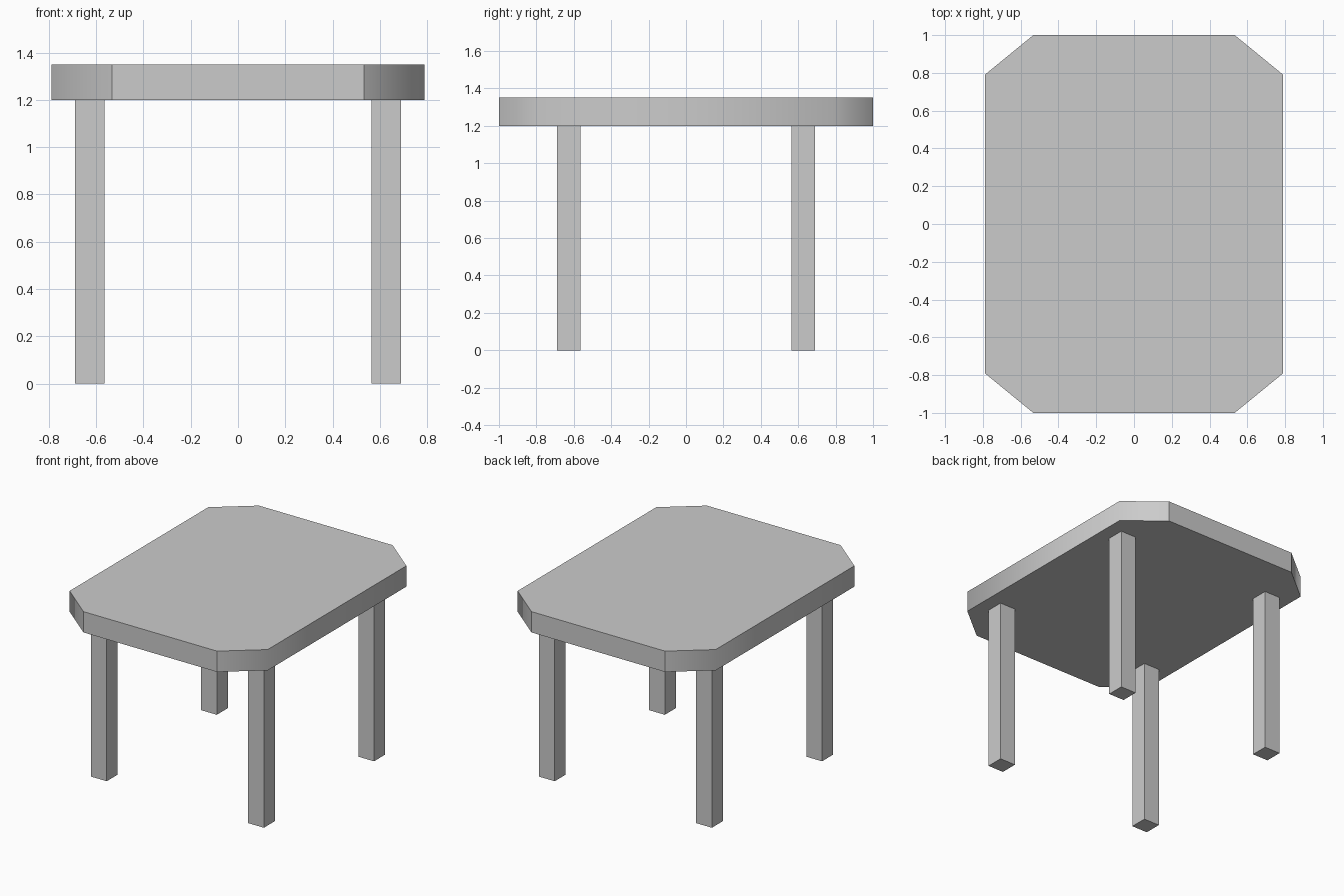
import bpy, bmesh

if "Cube" in bpy.data.objects:
    bpy.data.objects.remove(bpy.data.objects["Cube"])

# Tabletop: rectangle with clipped corners, extruded upward
HX, HY, CX, CY = 0.79, 1.0, 0.533, 0.79
Z0, Z1 = 1.20, 1.35
outline = [(CX, -HY), (HX, -CY), (HX, CY), (CX, HY),
           (-CX, HY), (-HX, CY), (-HX, -CY), (-CX, -HY)]

bm = bmesh.new()
base = bm.faces.new([bm.verts.new((x, y, Z0)) for x, y in outline])
ext = bmesh.ops.extrude_face_region(bm, geom=[base], use_keep_orig=True)
for v in ext["geom"]:
    if isinstance(v, bmesh.types.BMVert):
        v.co.z = Z1
bmesh.ops.recalc_face_normals(bm, faces=bm.faces)

# Corners blend softly into the long sides; every other edge is crisp
for f in bm.faces:
    f.smooth = True
for e in bm.edges:
    a, b = e.verts
    vertical = abs(a.co.z - b.co.z) > 0.01
    e.smooth = vertical and abs(a.co.x) > 0.7

mesh = bpy.data.meshes.new("tabletop")
bm.to_mesh(mesh)
bm.free()
bpy.context.collection.objects.link(bpy.data.objects.new("tabletop", mesh))

# Four square legs
LEG_POS, LEG_W = 0.627, 0.125
for yname, sy in (("front", -1), ("back", 1)):
    for xname, sx in (("left", -1), ("right", 1)):
        bpy.ops.mesh.primitive_cube_add(size=1, location=(sx * LEG_POS, sy * LEG_POS, Z0 / 2))
        leg = bpy.context.object
        leg.name = f"{yname}_{xname}_leg"
        leg.scale = (LEG_W, LEG_W, Z0)
        bpy.ops.object.transform_apply(location=False, rotation=False, scale=True)
